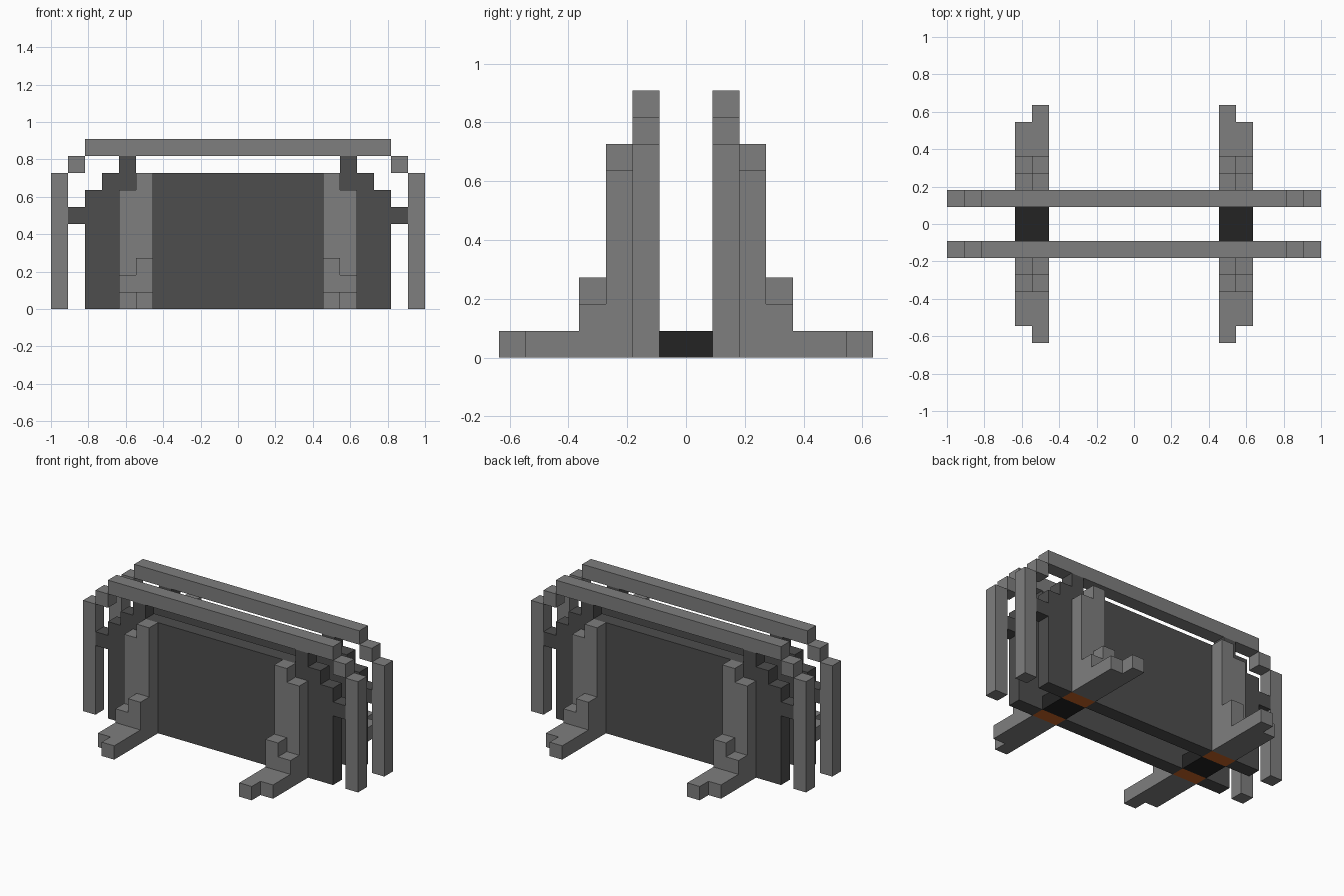
import bpy, bmesh
from mathutils import Vector

if "Cube" in bpy.data.objects:
    bpy.data.objects.remove(bpy.data.objects["Cube"], do_unlink=True)

U = 1 / 11  # one block of the grid


def material(name, rgb):
    m = bpy.data.materials.new(name)
    m.use_nodes = True
    m.diffuse_color = (*rgb, 1)
    m.node_tree.nodes["Principled BSDF"].inputs["Base Color"].default_value = (*rgb, 1)
    return m


light_grey = material("light grey", (0.21, 0.21, 0.21))
dark_grey = material("dark grey", (0.075, 0.075, 0.075))
black = material("near black", (0.017, 0.017, 0.017))
brown = material("orange brown", (0.57, 0.125, 0.018))


def extrude(name, profile, start, end, axis, mats, mirror):
    """Extrude a flat profile (in blocks) along x or y, then mirror it."""
    def place(p, d):
        return Vector((d, *p) if axis == "x" else (p[0], d, p[1])) * U

    bm = bmesh.new()
    face = bm.faces.new([bm.verts.new(place(p, start)) for p in profile])
    out = bmesh.ops.extrude_face_region(bm, geom=[face])
    moved = [v for v in out["geom"] if isinstance(v, bmesh.types.BMVert)]
    bmesh.ops.translate(bm, verts=moved, vec=place((0, 0), end - start))
    bmesh.ops.recalc_face_normals(bm, faces=bm.faces)
    mesh = bpy.data.meshes.new(name)
    bm.to_mesh(mesh)
    bm.free()
    for m in mats:
        mesh.materials.append(m)
    ob = bpy.data.objects.new(name, mesh)
    bpy.context.collection.objects.link(ob)
    if mirror:
        mod = ob.modifiers.new("mirror", "MIRROR")
        mod.use_axis = ("x" in mirror, "y" in mirror, False)
        mod.use_mirror_merge = False
    return ob


def rect(a0, a1, b0, b1):
    return [(a0, b0), (a1, b0), (a1, b1), (a0, b1)]


# Outer frame: posts, corner blocks and top rails
extrude("frame_posts", rect(10, 11, 0, 8), -2, -1, "y", [light_grey], "xy")
extrude("frame_corners", rect(9, 10, 8, 9), -2, -1, "y", [light_grey], "xy")
extrude("top_rails", rect(-9, 9, 9, 10), -2, -1, "y", [light_grey], "y")

# Stepped panels with side arms; the underside below each bracket is brown
half = [(5, 0), (7, 0), (9, 0), (9, 5), (10, 5), (10, 6), (9, 6), (9, 7),
        (8, 7), (8, 8), (7, 8), (7, 9), (6, 9), (6, 8)]
outline = half + [(-x, z) for x, z in reversed(half)]
panels = extrude("panels", outline, -2, -1, "y", [dark_grey, brown], "y")
for f in panels.data.polygons:
    if f.normal.z < -0.9 and f.center.z < 0.01 and 5 * U < abs(f.center.x) < 7 * U:
        f.material_index = 1

# Stepped support brackets with feet, in an outer and an inner slice
for name, x, top, step, toe in (("outer", 6, 7, 2, -6), ("inner", 5, 8, 3, -7)):
    side = [(-2, 0), (-2, top), (-3, top), (-3, step), (-4, step),
            (-4, 1), (toe, 1), (toe, 0)]
    extrude(f"bracket_{name}", side, x, x + 1, "x", [light_grey], "xy")

# Blocks joining the two panels at the floor
extrude("cross_blocks", rect(-1, 1, 0, 1), 5, 7, "x", [black], "x")
